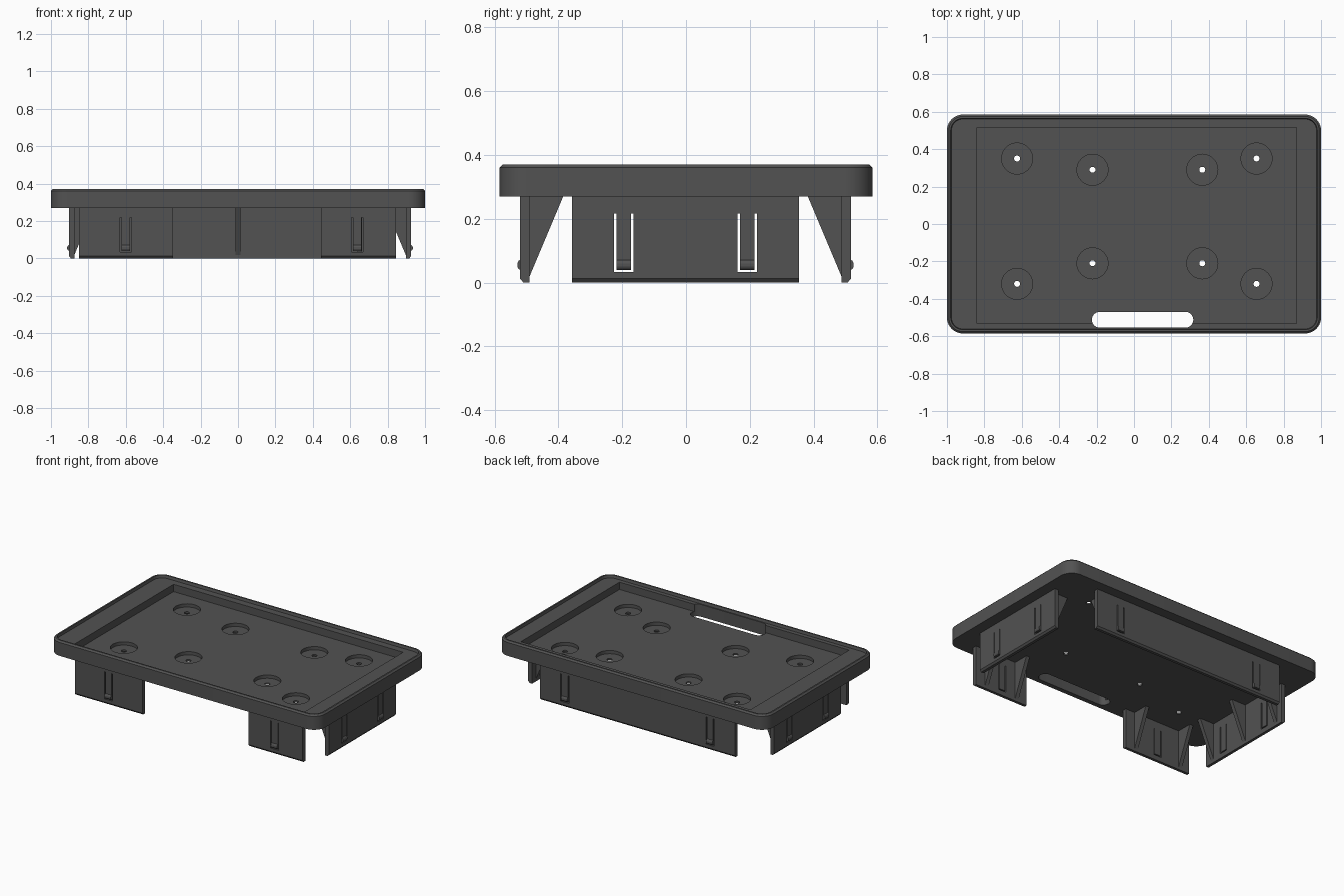
import bpy, bmesh, math
from mathutils import Matrix

if "Cube" in bpy.data.objects:
    bpy.data.objects.remove(bpy.data.objects["Cube"])

mat = bpy.data.materials.new("dark_grey_plastic")
mat.diffuse_color = (0.085, 0.085, 0.085, 1)
mat.use_nodes = True
mat.node_tree.nodes["Principled BSDF"].inputs["Base Color"].default_value = mat.diffuse_color

PLATE_Z, TOP_Z = 0.27, 0.37
WALL_TOP = 0.274          # walls sink slightly into the plate


def make(name, bm):
    bmesh.ops.recalc_face_normals(bm, faces=bm.faces)
    me = bpy.data.meshes.new(name)
    bm.to_mesh(me)
    bm.free()
    me.materials.append(mat)
    ob = bpy.data.objects.new(name, me)
    bpy.context.collection.objects.link(ob)
    return ob


def loft(name, rings):
    """Skin equal-length rings and cap both ends."""
    bm = bmesh.new()
    vs = [[bm.verts.new(p) for p in r] for r in rings]
    n = len(vs[0])
    for a, b in zip(vs, vs[1:]):
        for i in range(n):
            j = (i + 1) % n
            bm.faces.new((a[i], a[j], b[j], b[i]))
    bm.faces.new(vs[0])
    bm.faces.new(vs[-1])
    return make(name, bm)


def prism(name, pts, d0, d1, axis):
    """Extrude a 2D outline along an axis."""
    put = {'x': lambda p, d: (d, p[0], p[1]),
           'y': lambda p, d: (p[0], d, p[1]),
           'z': lambda p, d: (p[0], p[1], d)}[axis]
    return loft(name, [[put(p, d) for p in pts] for d in (d0, d1)])


def rounded(x0, x1, y0, y1, r, seg=10):
    pts = []
    corners = [(x1 - r, y1 - r), (x0 + r, y1 - r), (x0 + r, y0 + r), (x1 - r, y0 + r)]
    for k, (cx, cy) in enumerate(corners):
        for i in range(seg + 1):
            a = math.pi / 2 * (k + i / seg)
            pts.append((cx + r * math.cos(a), cy + r * math.sin(a)))
    return pts


def circle(x, y, r, n=32):
    return [(x + r * math.cos(2 * math.pi * i / n),
             y + r * math.sin(2 * math.pi * i / n)) for i in range(n)]


def cut(ob, cutter):
    m = ob.modifiers.new("cut", 'BOOLEAN')
    m.operation, m.solver, m.object = 'DIFFERENCE', 'EXACT', cutter
    bpy.context.view_layer.objects.active = ob
    bpy.ops.object.modifier_apply(modifier=m.name)
    bpy.data.objects.remove(cutter)


# Tray plate with chamfered edge, thin raised lip and lower ledge
rings = []
for inset, z in ((0, PLATE_Z), (0, 0.36), (0.01, TOP_Z), (0.02, TOP_Z), (0.024, 0.352)):
    outline = rounded(-1 + inset, 1 - inset, -0.585 + inset, 0.585 - inset, 0.085 - inset)
    rings.append([(x, y, z) for x, y in outline])
plate = loft("tray_plate", rings)

# Main pocket
cut(plate, prism("pocket_cutter", [(-0.84, -0.533), (0.868, -0.533), (0.868, 0.515), (-0.84, 0.515)],
                 0.303, 0.5, 'z'))
# Cable slot
cut(plate, prism("slot_cutter", rounded(-0.225, 0.317, -0.554, -0.47, 0.0415), 0.2, 0.5, 'z'))
# Counterbored screw holes
screws = [(x, y) for x in (-0.625, 0.655) for y in (-0.32, 0.35)]
screws += [(x, y) for x in (-0.222, 0.365) for y in (-0.21, 0.29)]
for x, y in screws:
    cut(plate, prism("bore_cutter", circle(x, y, 0.083), 0.281, 0.5, 'z'))
    cut(plate, prism("hole_cutter", circle(x, y, 0.016, 20), 0.2, 0.5, 'z'))


def wall(name, u0, u1, dist, angle, clips, ribs):
    """Skirt wall along local x, facing local -y, then turned about z."""
    o, i = -dist, -dist + 0.029
    parts = []
    w = prism(name, [(o, 0.012), (o + 0.01, 0), (i, 0), (i, WALL_TOP), (o, WALL_TOP)], u0, u1, 'x')
    parts.append(w)
    for n, c in enumerate(clips):
        # U-shaped gap that frees a spring tongue
        a, g, lo, hi = 0.03, 0.007, 0.033, 0.217
        u = [(c - a, hi), (c - a, lo), (c + a, lo), (c + a, hi),
             (c + a - g, hi), (c + a - g, lo + g), (c - a + g, lo + g), (c - a + g, hi)]
        cut(w, prism("gap_cutter", u, o - 0.05, i + 0.05, 'y'))
        # Snap bump on the tongue
        bump = [(o + 0.004, 0.040), (o - 0.005, 0.042), (o - 0.009, 0.050),
                (o - 0.009, 0.060), (o - 0.005, 0.068), (o + 0.004, 0.074)]
        parts.append(prism(f"{name}_snap_{n}", bump, c - a + g, c + a - g, 'x'))
    # Triangular stiffening ribs on the inside
    for n, r in enumerate(ribs):
        tri = [(i - 0.004, 0.012), (i, 0.018), (i + 0.106, PLATE_Z),
               (i + 0.106, WALL_TOP), (i - 0.004, WALL_TOP)]
        parts.append(prism(f"{name}_rib_{n}", tri, r - 0.013, r + 0.013, 'x'))
    for p in parts:
        p.data.transform(Matrix.Rotation(math.radians(angle), 4, 'Z'))


wall("front_left_wall", -0.85, -0.347, 0.52, 0, [-0.6], [-0.78, -0.43])
wall("front_right_wall", 0.443, 0.845, 0.52, 0, [0.637], [0.52, 0.76])
wall("back_wall", -0.725, 0.725, 0.517, 180, [-0.54, 0.54], [-0.65, 0, 0.65])
wall("right_wall", -0.358, 0.354, 0.926, 90, [-0.195, 0.192], [-0.3, 0, 0.3])
wall("left_wall", -0.354, 0.358, 0.904, -90, [-0.192, 0.195], [-0.3, 0, 0.3])

# Smooth the rounded corners and bores, keep edges sharp
bpy.ops.object.select_all(action='DESELECT')
plate.select_set(True)
bpy.context.view_layer.objects.active = plate
bpy.ops.object.shade_smooth_by_angle(angle=math.radians(30))
